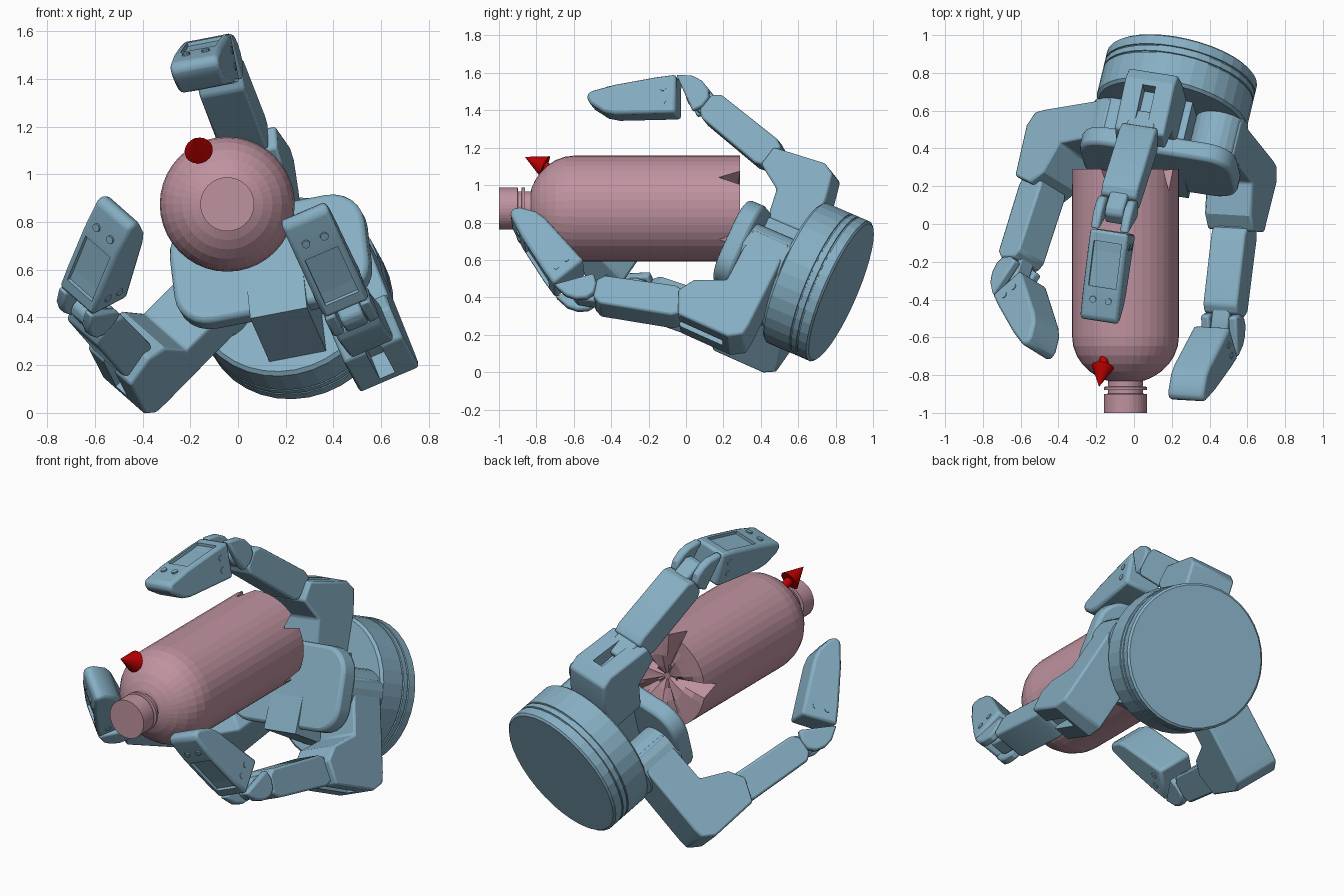
import bpy, bmesh
from math import sin, cos, pi, radians
from mathutils import Matrix, Vector

if "Cube" in bpy.data.objects:
    bpy.data.objects.remove(bpy.data.objects["Cube"])


def material(name, rgb):
    m = bpy.data.materials.new(name)
    m.diffuse_color = (*rgb, 1)
    m.use_nodes = True
    m.node_tree.nodes["Principled BSDF"].inputs["Base Color"].default_value = m.diffuse_color
    return m


BLUE = material("hand_blue", (0.24, 0.43, 0.55))
PINK = material("bottle_pink", (0.52, 0.29, 0.35))
RED = material("marker_red", (0.5, 0.0, 0.0))


def finish(name, bm, matrix, mat, bevel=0, cutter=None):
    bmesh.ops.recalc_face_normals(bm, faces=bm.faces)
    mesh = bpy.data.meshes.new(name)
    bm.to_mesh(mesh)
    bm.free()
    mesh.materials.append(mat)
    ob = bpy.data.objects.new(name, mesh)
    bpy.context.collection.objects.link(ob)
    ob.matrix_world = matrix
    if bevel:
        mod = ob.modifiers.new("soft_edges", 'BEVEL')
        mod.width, mod.segments = bevel, 2
        mod.limit_method, mod.angle_limit = 'ANGLE', radians(35)
    if cutter:
        mod = ob.modifiers.new("recess", 'BOOLEAN')
        mod.object, mod.operation, mod.solver = cutter, 'DIFFERENCE', 'EXACT'
        cutter.hide_render = True
        cutter.hide_set(True)
    if bevel:
        bpy.ops.object.select_all(action='DESELECT')
        ob.select_set(True)
        bpy.context.view_layer.objects.active = ob
        bpy.ops.object.shade_smooth_by_angle(angle=radians(30))
    return ob


def prism(name, pts, x0, x1, matrix, bevel=0.012, cutter=None):
    """Side profile (y, z) extruded from x0 to x1."""
    bm = bmesh.new()
    face = bm.faces.new([bm.verts.new((x0, y, z)) for y, z in pts])
    out = bmesh.ops.extrude_face_region(bm, geom=[face])
    vs = [g for g in out["geom"] if isinstance(g, bmesh.types.BMVert)]
    bmesh.ops.translate(bm, verts=vs, vec=(x1 - x0, 0, 0))
    if not bevel and cutter is None:
        bmesh.ops.recalc_face_normals(bm, faces=bm.faces)
    return finish(name, bm, matrix, BLUE, bevel, cutter)


def lathe(name, prof, seg, matrix, mat, shift=None):
    """Profile (radius, z) turned about z; shift moves single vertices along z."""
    bm = bmesh.new()
    rings = []
    for j, (r, z) in enumerate(prof):
        ring = []
        for i in range(seg):
            t = 2 * pi * i / seg
            dz = shift(j, r, i) if shift else 0
            ring.append(bm.verts.new((r * cos(t), r * sin(t), z + dz)))
        rings.append(ring)
    for a, b in zip(rings, rings[1:]):
        for i in range(seg):
            k = (i + 1) % seg
            bm.faces.new((a[i], a[k], b[k], b[i]))
    bm.faces.new(rings[0])
    bm.faces.new(rings[-1])
    return finish(name, bm, matrix, mat)


def T(x, y, z):
    return Matrix.Translation((x, y, z))


# ---- hand frame: z points from the base out through the palm
a = Vector((-0.215, -0.897, 0.386)).normalized()
v = a.cross(Vector((0.968, -0.16, 0.19))).normalized()
u = v.cross(a)
HAND = T(0.225, 0.70, 0.485) @ Matrix((u, v, a)).transposed().to_4x4()

# base drum with two thin ring grooves
lathe("base_drum", [(0.395, -0.145), (0.407, -0.135), (0.407, -0.085), (0.40, -0.083),
                    (0.40, -0.077), (0.407, -0.075), (0.407, -0.045), (0.40, -0.043),
                    (0.40, -0.037), (0.407, -0.035), (0.407, 0.115), (0.392, 0.13)],
      36, HAND, BLUE)

# palm plate: rounded rectangle
bm = bmesh.new()
outline = []
for cx, cy, start in ((0.27, 0.08, 0), (-0.27, 0.08, 90), (-0.27, -0.10, 180), (0.27, -0.10, 270)):
    for k in range(7):
        t = radians(start + 15 * k)
        outline.append(bm.verts.new((cx + 0.15 * cos(t), cy + 0.15 * sin(t), 0.355)))
f = bm.faces.new(outline)
out = bmesh.ops.extrude_face_region(bm, geom=[f])
bmesh.ops.translate(bm, vec=(0, 0, 0.105),
                    verts=[g for g in out["geom"] if isinstance(g, bmesh.types.BMVert)])
finish("palm_plate", bm, HAND, BLUE, 0.02)

# central block carrying the palm
prism("palm_block", [(-0.335, 0.12), (0.2, 0.12), (0.2, 0.44), (-0.28, 0.475)],
      -0.105, 0.14, HAND, 0)

# ---- finger profiles (outward, along)
FIXED = [(0.20, 0.12), (0.42, 0.12), (0.555, 0.145), (0.59, 0.21), (0.56, 0.50),
         (0.45, 0.525), (0.36, 0.39), (0.20, 0.37)]
SPREAD = [(-0.06, 0.135), (0.45, 0.125), (0.51, 0.13), (0.555, 0.20), (0.55, 0.50),
          (0.42, 0.56), (0.335, 0.51), (0.26, 0.35), (-0.06, 0.35)]
MEDIAL = [(-0.07, 0.07), (0.07, 0.05), (0.09, 0.10), (0.085, 0.49), (0.05, 0.53),
          (-0.05, 0.53), (-0.08, 0.49), (-0.085, 0.11)]
ROOT = [(-0.06, -0.06), (0.06, -0.06), (0.07, 0.2), (-0.07, 0.2)]
TONGUE = [(-0.06, 0.48), (0.06, 0.48), (0.06, 0.62), (0.03, 0.65), (-0.04, 0.65), (-0.06, 0.61)]
DISTAL = [(-0.098, 0.09), (0.112, 0.09), (0.10, 0.20), (0.065, 0.42), (0.03, 0.56),
          (0.0, 0.575), (-0.035, 0.555), (-0.085, 0.48), (-0.098, 0.42)]
CHEEK = [(-0.098, 0.2), (-0.09, 0.0), (-0.065, -0.055), (-0.02, -0.09), (0.03, -0.085),
         (0.075, -0.05), (0.103, 0.0), (0.112, 0.09), (0.10, 0.2)]
RECESS = [(0.09, 0.15), (0.08, 0.2), (0.052, 0.39), (0.2, 0.39), (0.2, 0.15)]


def finger(label, su, sv, spin, bend, housing, joint, height):
    m = HAND @ T(su, sv, 0) @ Matrix.Rotation(radians(spin), 4, 'Z')
    # housing block with a narrow outer slot
    slot = prism(label + "_slot_cutter", [(joint, 0.24), (0.8, 0.24), (0.8, 0.7), (joint, 0.7)],
                 -0.035, 0.035, m, 0)
    prism(label + "_housing", housing, -0.135, 0.135, m, 0.012, slot)
    if housing is SPREAD:
        lathe(label + "_swivel", [(0.14, 0.12), (0.14, 0.37)], 24, m, BLUE)
    # medial link
    j1 = m @ T(0, joint, height) @ Matrix.Rotation(radians(-bend), 4, 'X')
    prism(label + "_medial_link", MEDIAL, -0.098, 0.098, j1)
    prism(label + "_medial_root", ROOT, -0.075, 0.075, j1)
    prism(label + "_medial_tongue", TONGUE, -0.05, 0.05, j1)
    # distal link: forked root, tapered tip, recessed outer panel
    j2 = j1 @ T(0, -0.012, 0.61) @ Matrix.Rotation(radians(40), 4, 'X')
    panel = prism(label + "_panel_cutter", RECESS, -0.075, 0.075, j2, 0)
    prism(label + "_distal_link", DISTAL, -0.104, 0.104, j2, 0.02, panel)
    for side in (-1, 1):
        lo, hi = sorted((side * 0.055, side * 0.104))
        prism(label + "_distal_cheek", CHEEK[1:-1], lo, hi, j2)
        # tip screws and side pins
        lathe(label + "_tip_screw", [(0.018, -0.01), (0.018, 0.008)], 10,
              j2 @ T(side * 0.042, 0.055, 0.46) @ Matrix.Rotation(-pi / 2 + 0.2, 4, 'X'), BLUE)
        for y in (-0.03, 0.04):
            lathe(label + "_side_pin", [(0.018, 0), (0.018, 0.004)], 10,
                  j2 @ T(side * 0.104, y, 0.16) @ Matrix.Rotation(side * pi / 2, 4, 'Y'), BLUE)


finger("upper_finger", -0.03, 0, 0, 15.5, FIXED, 0.50, 0.44)
finger("right_finger", 0.276, -0.011, -166.5, 15.5, SPREAD, 0.445, 0.468)
finger("left_finger", -0.287, -0.05, 127.8, 6, SPREAD, 0.445, 0.445)

# ---- bottle: turned about y, mouth towards -y, five-footed base
R = 0.283
prof = [(0.02, -0.25), (0.07, -0.27), (0.14, -0.288), (0.21, -0.29), (R, -0.29), (R, -0.15), (R, 0.595)]
prof += [(R * cos(t), 0.595 + 0.25 * sin(t)) for t in (radians(k) for k in (12, 24, 36, 48, 58, 67))]
prof += [(0.092, 0.83), (0.092, 0.86), (0.113, 0.862), (0.113, 0.878), (0.092, 0.88),
         (0.092, 0.898), (0.113, 0.90), (0.113, 1.0)]


def groove(j, r, i):
    if j > 4:
        return 0
    d = min((i - 4) % 8, (4 - i) % 8)
    return 0.115 * r / R if d == 0 else 0.03 * (1 - r / R) if d == 1 else 0


BOTTLE = T(-0.045, 0, 0.875) @ Matrix.Rotation(pi / 2, 4, 'X')
lathe("bottle", prof, 40, BOTTLE, PINK, groove)

# ---- red marker: cone and short stem on the bottle shoulder
tip, foot = Vector((-0.185, -0.86, 1.15)), Vector((-0.165, -0.755, 1.10))
rot = (tip - foot).to_track_quat('Z', 'Y').to_matrix().to_4x4()
lathe("marker", [(0.025, -0.08), (0.025, 0), (0.06, 0.0), (0.001, (tip - foot).length)],
      20, Matrix.Translation(foot) @ rot, RED)
